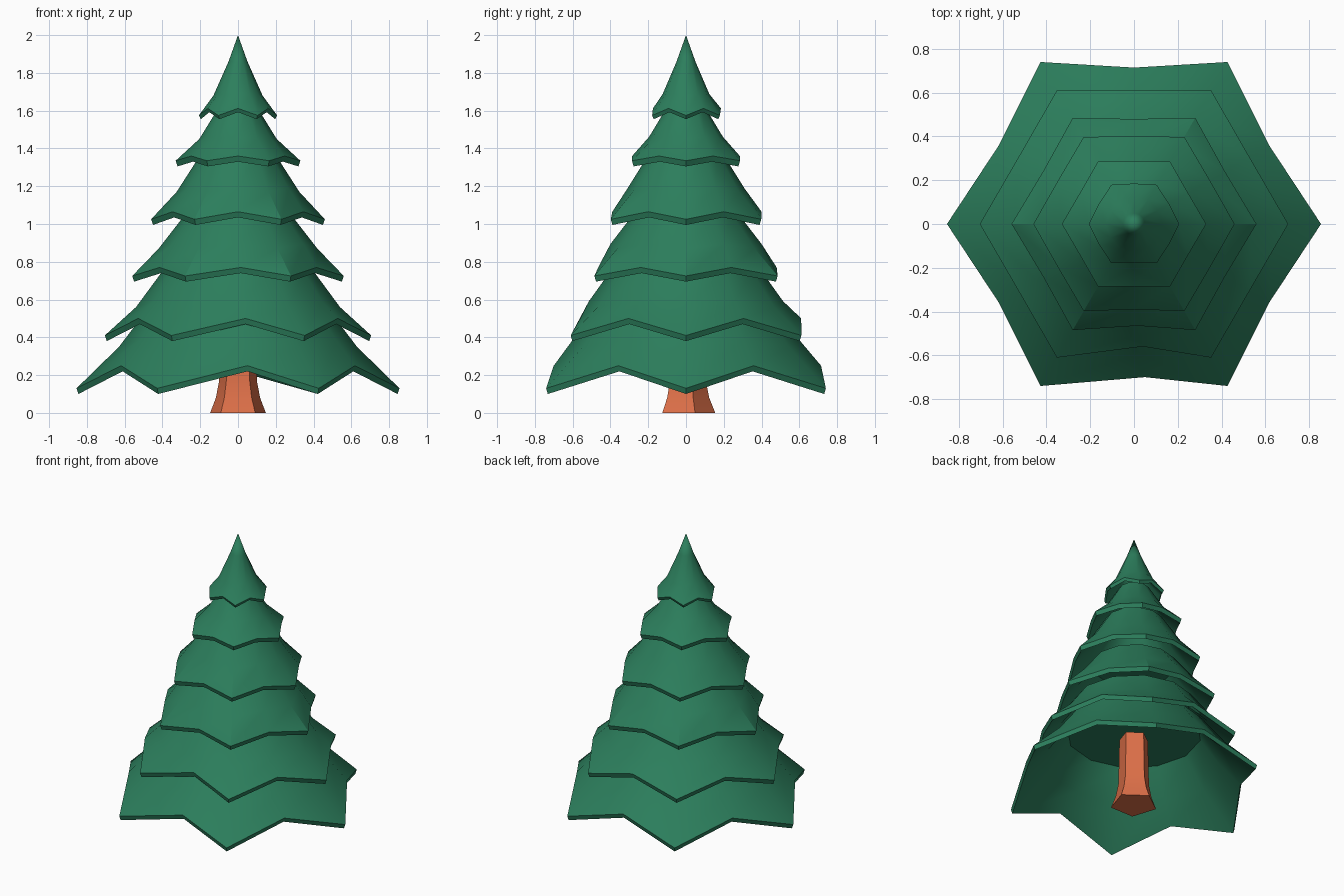
import bpy, bmesh
from math import sin, cos, pi, radians

if "Cube" in bpy.data.objects:
    bpy.data.objects.remove(bpy.data.objects["Cube"])


def material(name, color):
    m = bpy.data.materials.new(name)
    m.diffuse_color = (*color, 1)
    m.use_nodes = True
    m.node_tree.nodes["Principled BSDF"].inputs["Base Color"].default_value = m.diffuse_color
    return m


def loft(name, rings, mat, closed=False, apex=None):
    """Join equal-length rings of points; close the ends with caps or an apex."""
    bm = bmesh.new()
    loops = [[bm.verts.new(p) for p in ring] for ring in rings]
    n = len(loops[0])
    for a, b in zip(loops, loops[1:]):
        for i in range(n):
            j = (i + 1) % n
            bm.faces.new((a[i], a[j], b[j], b[i]))
    bm.faces.new(loops[0])
    if apex:
        tip = bm.verts.new((0, 0, apex))
        for i in range(n):
            bm.faces.new((loops[-1][i], loops[-1][(i + 1) % n], tip))
    else:
        bm.faces.new(loops[-1])
    bmesh.ops.recalc_face_normals(bm, faces=bm.faces)
    me = bpy.data.meshes.new(name)
    bm.to_mesh(me)
    bm.free()
    ob = bpy.data.objects.new(name, me)
    bpy.context.collection.objects.link(ob)
    me.materials.append(mat)
    bpy.ops.object.select_all(action='DESELECT')
    ob.select_set(True)
    bpy.context.view_layer.objects.active = ob
    bpy.ops.object.shade_smooth_by_angle(angle=radians(30))
    return ob


def star(tip, valley, front=(0, 0)):
    """Twelve points alternating tip (r, z) and valley (r, z); front valley is nudged."""
    pts = []
    for i in range(12):
        r, z = valley if i % 2 else tip
        a = i * pi / 6
        x, y = r * cos(a), r * sin(a)
        if i == 9:
            x, y = x + front[0], y + front[1]
        pts.append((x, y, z))
    return pts


green = material("needles", (0.025, 0.21, 0.108))
brown = material("bark", (0.72, 0.16, 0.065))

# Trunk: flared five-sided column
profile = [(0.155, 0), (0.123, 0.08), (0.105, 0.17), (0.098, 0.5)]
loft("trunk", [[(r * cos(pi / 2 + k * 2 * pi / 5), r * sin(pi / 2 + k * 2 * pi / 5), z)
                for k in range(5)] for r, z in profile], brown)

# Branch tiers: tip r, tip z, valley r, valley z, mid r, mid z, top r, top z, apex, front nudge
tiers = [
    (0.855, 0.13, 0.715, 0.25, 0.63, 0.35, 0.47, 0.56, 0.62, (0.05, 0.015)),
    (0.705, 0.41, 0.61, 0.50, 0.54, 0.56, 0.40, 0.75, 0.80, (0.04, 0.05)),
    (0.56, 0.725, 0.48, 0.77, 0.42, 0.87, 0.28, 1.05, 1.10, (0.015, 0.015)),
    (0.46, 1.025, 0.40, 1.065, 0.325, 1.17, 0.19, 1.38, 1.42, (0, 0.01)),
    (0.33, 1.335, 0.285, 1.36, 0.205, 1.45, 0.10, 1.62, 1.66, (0, 0)),
    (0.207, 1.575, 0.185, 1.612, 0.13, 1.68, 0.05, 1.86, 2.0, (0, 0.01)),
]
for n, (tr, tz, vr, vz, mr, mz, ur, uz, apex, nudge) in enumerate(tiers):
    t = 0.03 if n < 5 else 0.02
    d = 0.03 * mr / 0.63
    outer = [star((tr, tz), (vr, vz), nudge),
             star((mr, mz), (mr - d, mz + 1.2 * d)),
             star((ur, uz), (ur, uz))]
    inner = [star((ur - t, uz - t), (ur - t, uz - t)),
             star((mr - t, mz - t), (mr - d - t, mz + 1.2 * d - t)),
             star((tr - 0.01, tz - t), (vr - 0.01, vz - t), nudge)]
    loft(f"branch_tier_{n + 1}", inner + outer, green, apex=apex)
